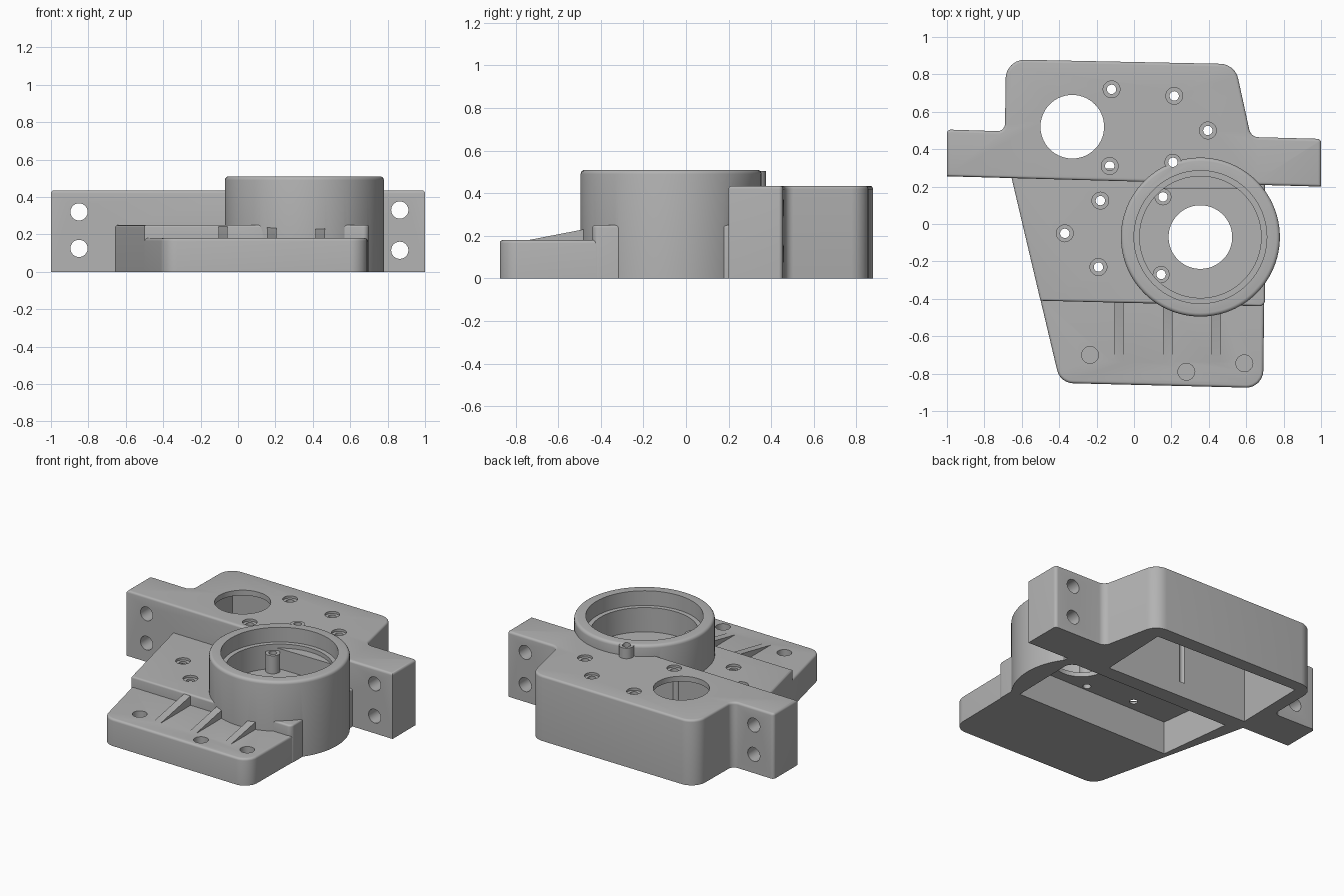
import bpy, bmesh, math
from mathutils import Vector, Matrix

if "Cube" in bpy.data.objects:
    bpy.data.objects.remove(bpy.data.objects["Cube"], do_unlink=True)

metal = bpy.data.materials.new("cast grey")
metal.use_nodes = True
GREY = (0.45, 0.45, 0.45, 1)
metal.diffuse_color = GREY
metal.node_tree.nodes["Principled BSDF"].inputs["Base Color"].default_value = GREY


def finish(name, bm):
    bmesh.ops.recalc_face_normals(bm, faces=bm.faces)
    mesh = bpy.data.meshes.new(name)
    bm.to_mesh(mesh)
    bm.free()
    mesh.materials.append(metal)
    ob = bpy.data.objects.new(name, mesh)
    bpy.context.collection.objects.link(ob)
    return ob


def rounded(corners, steps=6):
    """Outline from (x, y, radius) corners, each rounded by an arc."""
    out = []
    for i, (x, y, r) in enumerate(corners):
        p = Vector((x, y))
        if r == 0:
            out.append(p)
            continue
        a = (Vector(corners[i - 1][:2]) - p).normalized()
        b = (Vector(corners[(i + 1) % len(corners)][:2]) - p).normalized()
        half = a.angle(b) / 2
        mid = p + (a + b).normalized() * r / math.sin(half)
        start = p + a * r / math.tan(half) - mid
        end = p + b * r / math.tan(half) - mid
        for k in range(steps + 1):
            v = start.lerp(end, k / steps).normalized() * r
            out.append(mid + v)
    return out


def circle(x, y, r, n=96):
    return [Vector((x + r * math.cos(math.tau * k / n), y + r * math.sin(math.tau * k / n)))
            for k in range(n)]


def prism(name, outline, z0, z1, fillet=0.0):
    """Extruded outline, with an optional rounded top edge."""
    bm = bmesh.new()
    base = bm.faces.new([bm.verts.new((p.x, p.y, z0)) for p in outline])
    res = bmesh.ops.extrude_face_region(bm, geom=[base], use_keep_orig=True)
    top = [v for v in res["geom"] if isinstance(v, bmesh.types.BMVert)]
    for v in top:
        v.co.z = z1
    if fillet:
        edges = [e for e in bm.edges if all(v in top for v in e.verts)]
        bmesh.ops.bevel(bm, geom=edges, offset=fillet, segments=4, profile=0.5,
                        affect="EDGES", clamp_overlap=True)
    return finish(name, bm)


def combine(target, tool, operation):
    tool.hide_render = True
    mod = target.modifiers.new("combine", "BOOLEAN")
    mod.operation, mod.object, mod.solver = operation, tool, "EXACT"
    bpy.ops.object.select_all(action="DESELECT")
    bpy.context.view_layer.objects.active = target
    target.select_set(True)
    bpy.ops.object.modifier_apply(modifier=mod.name)
    bpy.data.objects.remove(tool, do_unlink=True)


BACK, MID, FRONT, RIM = 0.435, 0.25, 0.18, 0.51
CX, CY = 0.355, -0.07

# Tall back block with its two mounting arms
housing = prism("housing", rounded([
    (-1, 0.255, 0), (1, 0.2, 0), (1, 0.455, 0.02), (0.625, 0.465, 0.05),
    (0.54, 0.855, 0.1), (-0.685, 0.88, 0.1), (-0.69, 0.495, 0.04), (-1, 0.505, 0.02)]),
    0, BACK, 0.015)

# Middle deck, low front shelf and round bearing boss
solids = [
    prism("middle_deck", rounded([
        (-0.5, -0.41, 0), (0.7, -0.44, 0.03), (0.7, 0.24, 0), (-0.66, 0.27, 0)]),
        0, MID, 0.012),
    prism("front_shelf", rounded([
        (-0.395, -0.85, 0.09), (0.69, -0.877, 0.09), (0.698, -0.3, 0), (-0.525, -0.3, 0)]),
        0, FRONT, 0.015),
    prism("bearing_boss", circle(CX, CY, 0.425), 0, RIM, 0.02),
]

# Sloping ribs on the front shelf
for x in (-0.08, 0.18, 0.44):
    bm = bmesh.new()
    for side in (-0.025, 0.025):
        for y, z in ((-0.74, 0.1), (-0.74, FRONT), (-0.4, MID - 0.004), (-0.4, 0.1)):
            bm.verts.new((x + side, y, z))
    bmesh.ops.convex_hull(bm, input=bm.verts)
    solids.append(finish("rib", bm))
for solid in solids:
    combine(housing, solid, "UNION")

# Pockets in the underside, stepped bearing bore and large round openings
bore_low = [Vector((p.x, min(p.y, 0.19))) for p in circle(CX, CY, 0.325)]
flat = [p for p in bore_low if p.y == 0.19]
bore_low = [p for p in bore_low if p.y < 0.19 or p in (flat[0], flat[-1])]
for cutter in (
    prism("back_pocket", rounded([
        (-0.61, 0.31, 0), (0.43, 0.28, 0), (0.45, 0.76, 0), (-0.6, 0.8, 0)]), -0.1, 0.4),
    prism("middle_pocket", rounded([
        (-0.49, -0.3, 0), (0.64, -0.31, 0), (0.65, 0.18, 0.06), (-0.55, 0.2, 0)]), -0.1, 0.22),
    prism("bore_seat", circle(CX, CY, 0.355), 0.412, 1),
    prism("bore_step", circle(CX, CY, 0.325), 0.385, 1),
    prism("bore_floor", bore_low, MID, 0.45),
    prism("shaft_hole", circle(CX, CY, 0.17), 0.1, 0.4),
    prism("back_hole", circle(-0.33, 0.52, 0.17), 0.2, 1),
):
    combine(housing, cutter, "DIFFERENCE")

# Screw posts inside and beside the bore
posts = [(0.155, 0.145, 0.37), (0.145, -0.27, 0.37), (0.208, 0.33, 0.505)]
for x, y, z in posts:
    combine(housing, prism("post", circle(x, y, 0.045, 32), 0.235 if z < 0.4 else 0.41, z), "UNION")

# Screw holes with shallow counterbores
screws = [(-0.12, 0.72, BACK), (0.215, 0.685, BACK), (0.395, 0.5, BACK), (-0.13, 0.31, BACK),
          (-0.18, 0.125, MID), (-0.37, -0.05, MID), (-0.19, -0.23, MID)]
for x, y, z in screws:
    combine(housing, prism("counterbore", circle(x, y, 0.045, 32), z - 0.015, z + 0.1), "DIFFERENCE")
for x, y, z in screws + posts:
    combine(housing, prism("screw_hole", circle(x, y, 0.025, 24), 0.1, 1), "DIFFERENCE")

# Blind holes in the front shelf
for x, y in ((-0.235, -0.7), (0.28, -0.79), (0.59, -0.745)):
    combine(housing, prism("blind_hole", circle(x, y, 0.045, 32), 0.13, 0.3), "DIFFERENCE")

# Bolt holes through the arms
for x, z in ((-0.85, 0.32), (-0.85, 0.125), (0.865, 0.33), (0.865, 0.115)):
    hole = prism("arm_hole", circle(0, 0, 0.046, 32), -0.5, 0.5)
    hole.data.transform(Matrix.Translation((x, 0.35, z)) @ Matrix.Rotation(math.pi / 2, 4, "X"))
    combine(housing, hole, "DIFFERENCE")

bpy.context.view_layer.objects.active = housing
housing.select_set(True)
bpy.ops.object.shade_smooth_by_angle(angle=math.radians(32))
